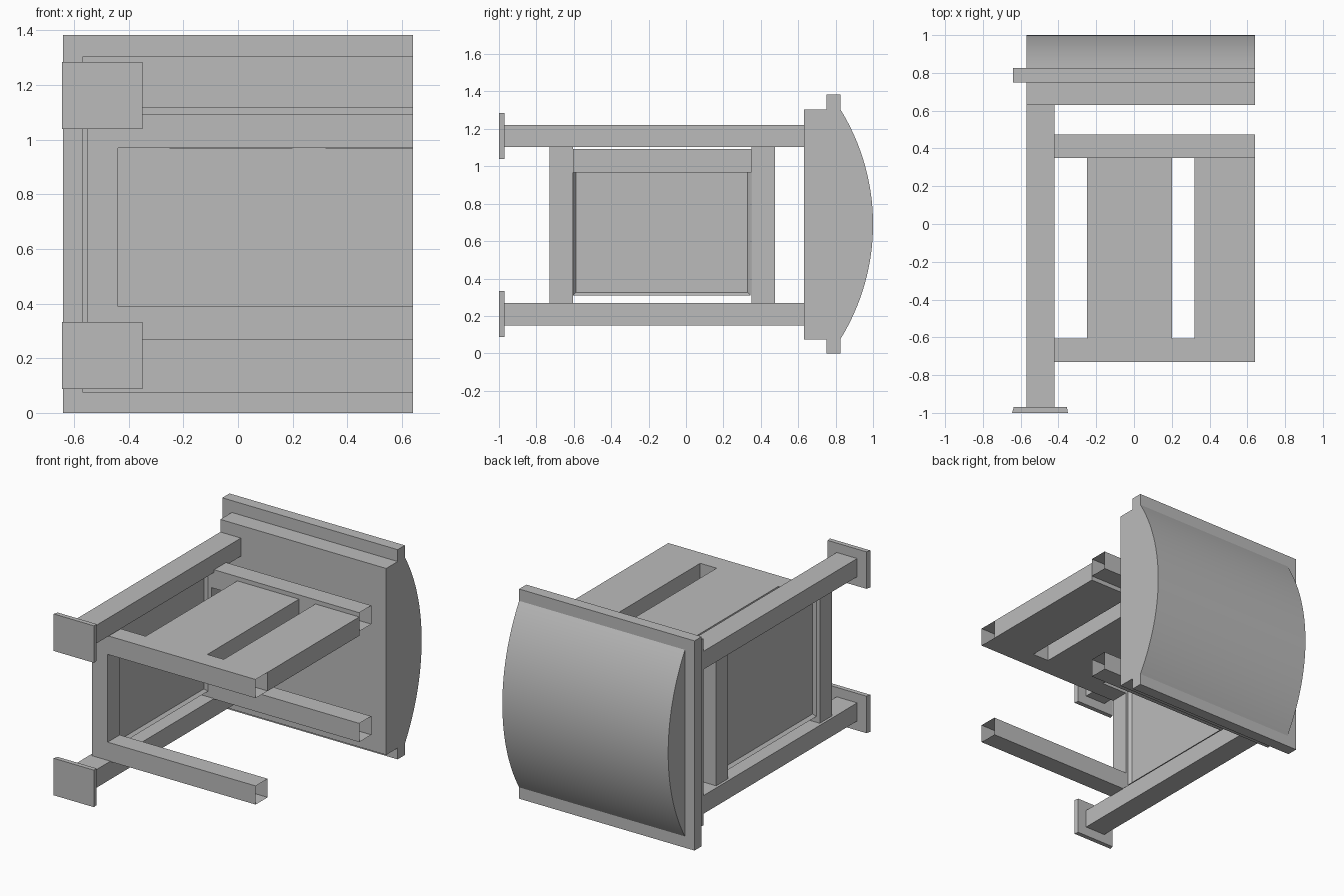
import bpy, bmesh, math

if "Cube" in bpy.data.objects:
    bpy.data.objects.remove(bpy.data.objects["Cube"], do_unlink=True)

grey = bpy.data.materials.new("plain_grey")
grey.use_nodes = True
colour = (0.5, 0.5, 0.5, 1)
grey.diffuse_color = colour
grey.node_tree.nodes["Principled BSDF"].inputs["Base Color"].default_value = colour


def finish(bm, name):
    bmesh.ops.recalc_face_normals(bm, faces=bm.faces)
    mesh = bpy.data.meshes.new(name)
    bm.to_mesh(mesh)
    bm.free()
    mesh.materials.append(grey)
    obj = bpy.data.objects.new(name, mesh)
    bpy.context.collection.objects.link(obj)
    return obj


def box_mesh(x, y, z):
    bm = bmesh.new()
    bmesh.ops.create_cube(bm, size=1)
    for v in bm.verts:
        v.co = [a[0] if c < 0 else a[1] for c, a in zip(v.co, (x, y, z))]
    bm.normal_update()
    return bm


def box(name, x, y, z):
    return finish(box_mesh(x, y, z), name)


def open_bar(name, x, y, z):
    """Box tube left open at its +x end."""
    bm = box_mesh(x, y, z)
    ends = [f for f in bm.faces if f.normal.x > 0.5]
    bmesh.ops.delete(bm, geom=ends, context="FACES_ONLY")
    return finish(bm, name)


def extrude_profile(name, points, x):
    """Extrude a y-z outline along x."""
    bm = bmesh.new()
    face = bm.faces.new([bm.verts.new((x[0], y, z)) for y, z in points])
    new = bmesh.ops.extrude_face_region(bm, geom=[face])["geom"]
    moved = [v for v in new if isinstance(v, bmesh.types.BMVert)]
    bmesh.ops.translate(bm, verts=moved, vec=(x[1] - x[0], 0, 0))
    return finish(bm, name)


# Curved back body
mid, half, sag, segments = 0.69, 0.615, 0.175, 32
radius = (half ** 2 + sag ** 2) / (2 * sag)
sweep = math.asin(half / radius)
angles = [sweep * (2 * i / segments - 1) for i in range(segments + 1)]
arc = [(1 - radius + radius * math.cos(a), mid + radius * math.sin(a)) for a in angles]
body = extrude_profile("curved_body", [(0.63, mid + half), (0.63, mid - half)] + arc,
                       (-0.57, 0.64))
bpy.context.view_layer.objects.active = body
body.select_set(True)
bpy.ops.object.shade_smooth_by_angle(angle=math.radians(25))
body.select_set(False)

# Flange plate around the body
box("body_flange", (-0.64, 0.64), (0.75, 0.825), (0, 1.383))

# Long legs with slightly flared feet
for side, zc in (("lower", 0.21), ("upper", 1.162)):
    box(side + "_leg", (-0.57, -0.42), (-0.97, 0.63), (zc - 0.06, zc + 0.06))
    foot = box_mesh((-0.645, -0.35), (-1, -0.97), (zc - 0.122, zc + 0.122))
    for v in foot.verts:
        if v.co.y > -0.98:
            v.co.x += 0.008 if v.co.x < -0.5 else -0.005
    finish(foot, side + "_foot")

# Two side frames: a post with open-ended bars
for side, y, top in (("front", (-0.73, -0.605), 1.092), ("rear", (0.35, 0.475), 1.12)):
    box(side + "_post", (-0.553, -0.44), y, (0.267, 1.102))
    open_bar(side + "_lower_bar", (-0.44, 0.64), y, (0.267, 0.39))
    open_bar(side + "_upper_bar", (-0.44, 0.64), y, (top - 0.123, top))

# Slats across the upper bars
for name, x in (("inner_slat", (-0.25, 0.20)), ("outer_slat", (0.32, 0.64))):
    box(name, x, (-0.605, 0.35), (0.968, 1.092))

# Recessed panel between the posts
panel = box_mesh((-0.53, -0.46), (-0.605, 0.345), (0.31, 1.092))
broad = [f for f in panel.faces if abs(f.normal.x) > 0.5]
bmesh.ops.inset_individual(panel, faces=broad, thickness=0.022)
for f in broad:
    for v in f.verts:
        v.co.x += 0.02 if v.co.x < -0.5 else -0.02
finish(panel, "recessed_panel")
